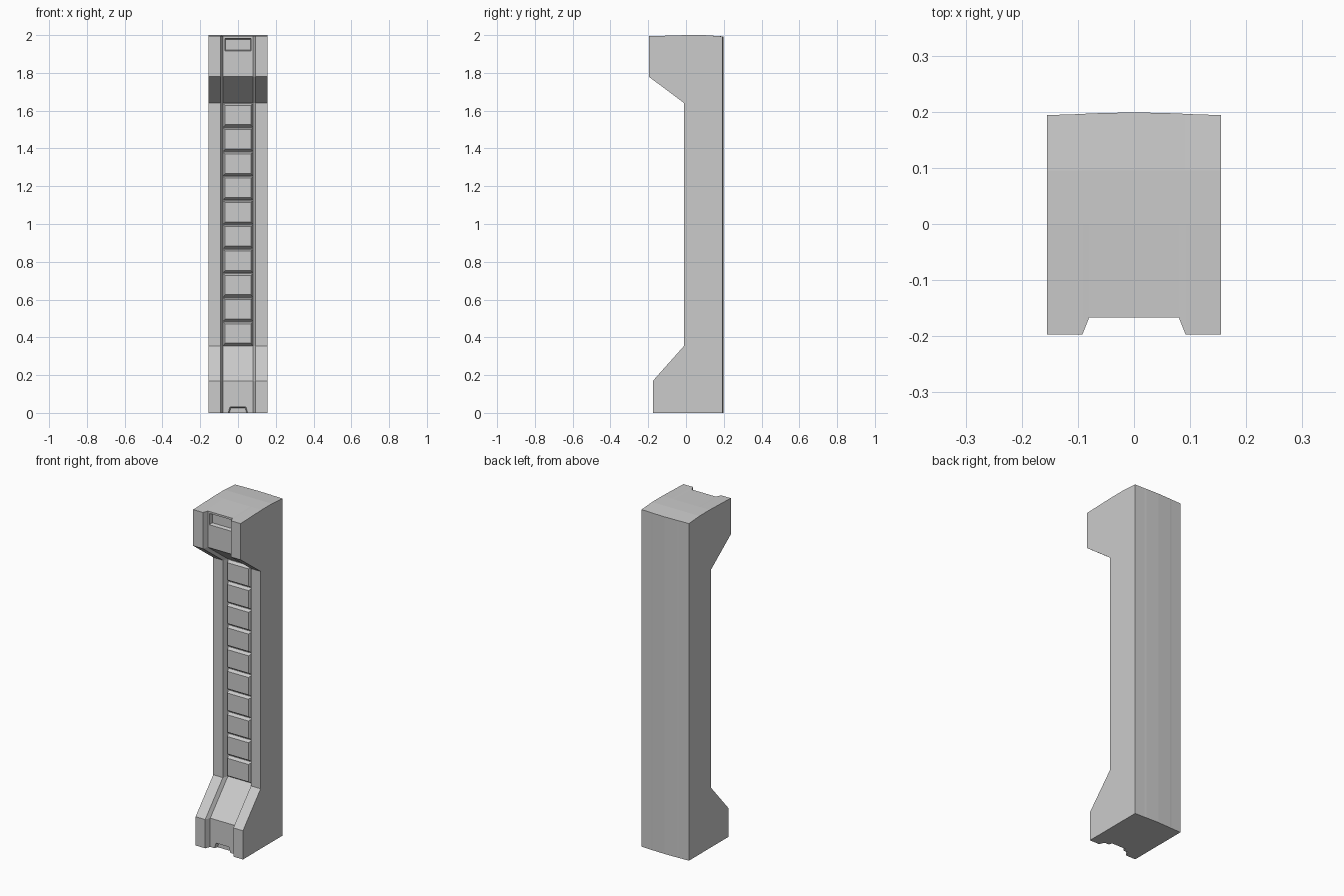
import bpy
import bmesh

cube = bpy.data.objects.get("Cube")
if cube:
    bpy.data.objects.remove(cube, do_unlink=True)

# Single plain grey
grey = bpy.data.materials.new("plain_grey")
grey.use_nodes = True
color = (0.6, 0.6, 0.6, 1)
grey.diffuse_color = color
grey.node_tree.nodes["Principled BSDF"].inputs["Base Color"].default_value = color


def make_object(name, rings, caps=True):
    """Skin a row of equal closed rings of points into a solid."""
    bm = bmesh.new()
    loops = [[bm.verts.new(p) for p in ring] for ring in rings]
    n = len(loops[0])
    for a, b in zip(loops, loops[1:]):
        for i in range(n):
            j = (i + 1) % n
            bm.faces.new((a[i], a[j], b[j], b[i]))
    if caps:
        bm.faces.new(loops[0])
        bm.faces.new(loops[-1])
    bmesh.ops.recalc_face_normals(bm, faces=bm.faces)
    mesh = bpy.data.meshes.new(name)
    bm.to_mesh(mesh)
    bm.free()
    mesh.materials.append(grey)
    obj = bpy.data.objects.new(name, mesh)
    bpy.context.collection.objects.link(obj)
    return obj


def rect(half, y, bottom, top):
    return [(-half, y, bottom), (half, y, bottom), (half, y, top), (-half, y, top)]


# Pillar body: side profile swept across x, with a sloped channel in the front
GROOVE = 0.03
front = [(-0.175, 0), (-0.175, 0.17), (-0.01, 0.355),
         (-0.01, 1.64), (-0.197, 1.78), (-0.197, 1.994)]
crown = [(0.0, 2.0), (0.095, 2.0)]
# x position, channel depth, back face position
stations = [(-0.155, 0, 0.194), (-0.092, 0, 0.196), (-0.08, GROOVE, 0.197),
            (0, GROOVE, 0.199),
            (0.08, GROOVE, 0.197), (0.092, 0, 0.196), (0.155, 0, 0.194)]
rings = []
for x, depth, back in stations:
    ring = [(x, y + depth, z) for y, z in front]
    ring += [(x, y, z) for y, z in crown]
    ring += [(x, back, 1.993), (x, back, 0)]
    rings.append(ring)
pillar = make_object("pillar_body", rings)

# Recesses: rectangular slot in the head, tapered notch in the foot
head_y = -0.197 + GROOVE
foot_y = -0.175 + GROOVE
slot = make_object("head_slot_cutter", [
    rect(0.072, head_y - 0.01, 1.913, 1.985),
    rect(0.065, head_y + 0.02, 1.921, 1.978)])


def notch_ring(y, shrink):
    return [(-0.06 + shrink, y, -0.02), (0.06 - shrink, y, -0.02),
            (0.045 - shrink, y, 0.035 - shrink), (-0.045 + shrink, y, 0.035 - shrink)]


notch = make_object("foot_notch_cutter", [
    notch_ring(foot_y - 0.01, 0), notch_ring(foot_y + 0.02, 0.008)])

bpy.context.view_layer.objects.active = pillar
for cutter in (slot, notch):
    cutter.hide_render = True
    mod = pillar.modifiers.new(cutter.name, 'BOOLEAN')
    mod.operation = 'DIFFERENCE'
    mod.solver = 'EXACT'
    mod.object = cutter
    bpy.ops.object.modifier_apply(modifier=mod.name)
    bpy.data.objects.remove(cutter, do_unlink=True)

# Ladder of raised bevelled panels up the channel
COUNT = 10
base, top = 0.355, 1.64
pitch = (top - base) / COUNT
floor_y = -0.01 + GROOVE
for i in range(COUNT):
    low = base + i * pitch
    make_object(f"channel_panel_{i + 1}", [
        rect(0.079, floor_y + 0.005, low, low + pitch - 0.003),
        rect(0.079, floor_y, low, low + pitch - 0.003),
        rect(0.068, floor_y - 0.02, low + 0.014, low + pitch - 0.012)])
